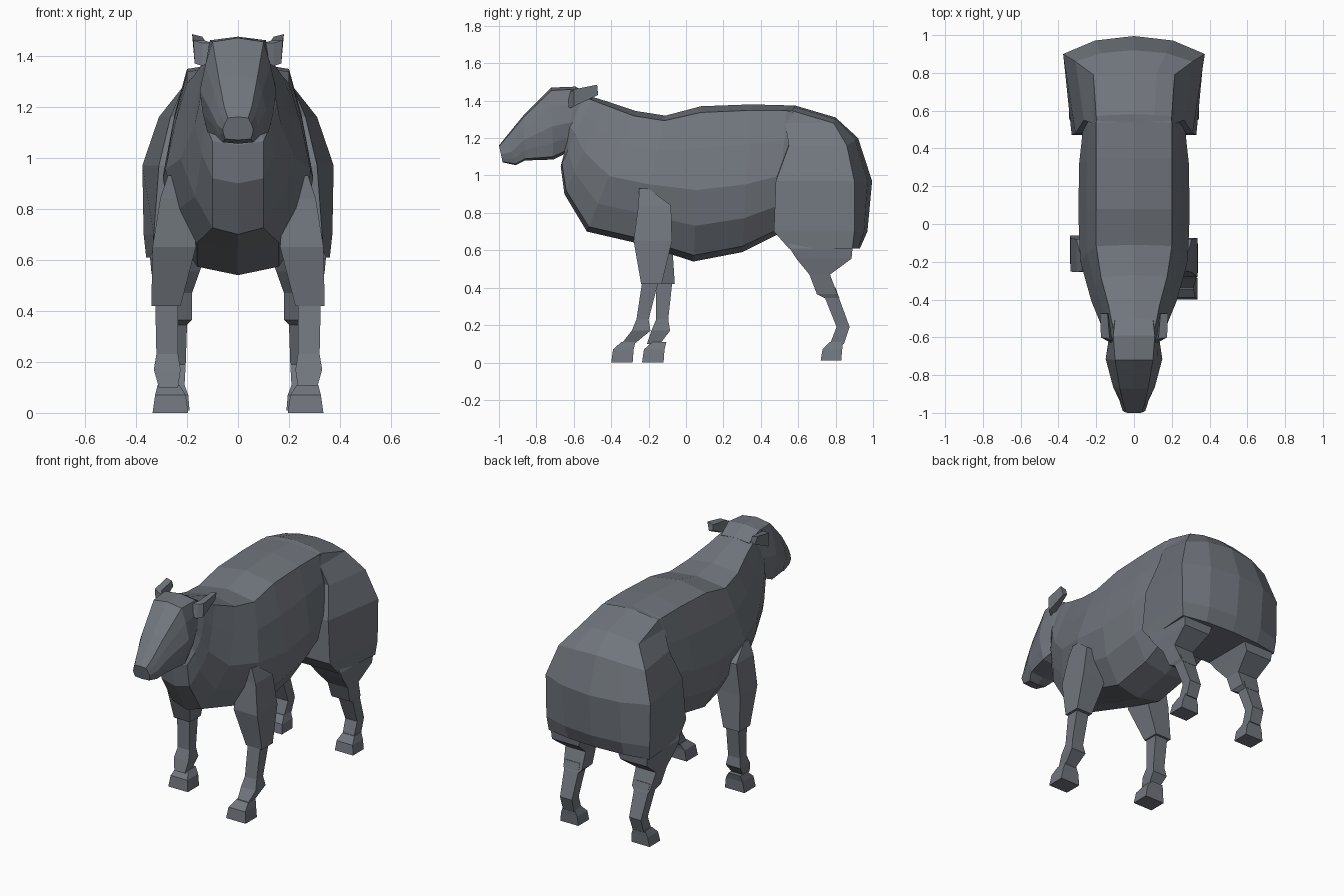
import bpy, bmesh

wool = bpy.data.materials.new("slate grey")
wool.diffuse_color = (0.165, 0.182, 0.207, 1)


def loft(name, rings):
    """Skin a list of equal-length point rings and cap both ends."""
    bm = bmesh.new()
    vs = [[bm.verts.new(p) for p in r] for r in rings]
    n = len(vs[0])
    for a, b in zip(vs, vs[1:]):
        for i in range(n):
            j = (i + 1) % n
            bm.faces.new((a[i], a[j], b[j], b[i]))
    bm.faces.new(vs[0])
    bm.faces.new(vs[-1][::-1])
    bmesh.ops.recalc_face_normals(bm, faces=bm.faces[:])
    me = bpy.data.meshes.new(name)
    bm.to_mesh(me)
    bm.free()
    me.materials.append(wool)
    ob = bpy.data.objects.new(name, me)
    bpy.context.collection.objects.link(ob)
    return ob


def symmetric(half):
    """Close a half ring whose first and last points lie on x = 0."""
    return half + [(-x, y, z) for x, y, z in half[-2:0:-1]]


def section(yt, zt, yb, zb, wt, wm, wb, full=.6):
    """Cross-section from a top point to a bottom point with three half widths."""
    prof = [(0, 0), (wt, .04), (wt * .45 + wm * .55, .27), (wm, .54),
            (wm * full + wb * (1 - full), .77), (wb, .96), (0, 1)]
    return symmetric([(w, yt + (yb - yt) * t, zt + (zb - zt) * t) for w, t in prof])


def limb(name, levels, side):
    """Four-sided leg from (z, y0, y1, x0, x1) levels."""
    loft(name, [[(side * x0, y0, z), (side * x1, y0, z),
                 (side * x1, y1, z), (side * x0, y1, z)]
                for z, y0, y1, x0, x1 in levels])


# torso and neck
loft("body", [section(*s) for s in (
    (-.59, 1.44, -.65, 1.12, .10, .13, .08),
    (-.50, 1.42, -.67, 1.05, .12, .15, .10),
    (-.42, 1.395, -.65, .90, .135, .17, .10),
    (-.27, 1.345, -.53, .70, .175, .225, .10, .55),
    (-.11, 1.32, -.27, .64, .20, .285, .16, .6),
    (.08, 1.37, .04, .54, .20, .295, .16, .75),
    (.35, 1.38, .30, .59, .20, .29, .16, .75),
    (.54, 1.375, .48, .68, .20, .27, .16, .7),
    (.72, 1.30, .65, .72, .18, .22, .14))])

# wide rounded hindquarters, stacked from top to bottom
loft("rump", [symmetric([(0, f, z), (wf, f, z - d), (wc, yc, z - d),
                         (wc * .55, yc + (b - yc) * .75, z - d * .3), (0, b, z)])
              for z, d, f, wf, yc, wc, b in (
    (1.375, .03, .52, .19, .57, .20, .58),
    (1.31, .03, .53, .215, .79, .215, .80),
    (1.20, .04, .55, .265, .86, .31, .92),
    (.97, 0, .48, .31, .90, .375, .995),
    (.70, 0, .47, .33, .90, .37, .97),
    (.61, 0, .55, .335, .89, .36, .93))])

# head
loft("head", [section(*s) for s in (
    (-1.0, 1.16, -.98, 1.07, .04, .06, .05),
    (-.96, 1.21, -.91, 1.055, .055, .078, .06),
    (-.87, 1.32, -.86, 1.08, .075, .11, .09),
    (-.72, 1.47, -.71, 1.085, .10, .15, .12),
    (-.59, 1.475, -.64, 1.12, .11, .135, .10),
    (-.50, 1.42, -.55, 1.16, .10, .12, .08))])

for s, tag in ((1, "right"), (-1, "left")):
    # swept-back ears
    loft("ear_" + tag, [[(s * x, y, z) for x, y, z in ring] for ring in (
        [(.10, -.64, 1.38), (.14, -.62, 1.36), (.14, -.61, 1.45), (.10, -.62, 1.45)],
        [(.12, -.59, 1.38), (.17, -.60, 1.37), (.175, -.60, 1.46), (.13, -.60, 1.46)],
        [(.135, -.47, 1.44), (.165, -.47, 1.43), (.18, -.475, 1.485), (.14, -.475, 1.475)])])

    # hind legs: haunch, hock and hoof
    limb("hind_thigh_" + tag, ((.70, .54, .87, .10, .31), (.61, .555, .89, .13, .345),
                               (.555, .59, .885, .15, .34), (.47, .66, .77, .18, .325),
                               (.365, .70, .81, .18, .31), (.345, .74, .82, .20, .30)), s)
    limb("hind_shin_" + tag, ((.40, .72, .80, .20, .30), (.34, .745, .82, .20, .30),
                              (.19, .805, .875, .205, .29), (.10, .77, .845, .21, .29)), s)
    limb("hind_hoof_" + tag, ((.11, .77, .84, .21, .295), (.07, .73, .835, .195, .31),
                              (0.01, .72, .83, .19, .32)), s)

    # front legs: the right one steps forward
    k = 0 if s > 0 else .07
    limb("front_thigh_" + tag, ((.93, -.25, -.20, .20, .275), (.84, -.255, -.08, .18, .305),
                                (.65, -.28 + k * .4, -.075, .165, .335),
                                (.42, -.24 + k, -.13 + k, .225, .34)), s)
    f = 0 if s > 0 else .105
    limb("front_shin_" + tag, ((.46, -.23 + k, -.14 + k, .235, .325),
                               (.23, -.265 + f, -.20 + f, .235, .32),
                               (.17, -.29 + f, -.19 + f, .225, .33),
                               (.10, -.345 + f * 1.3, -.275 + f * 1.3, .235, .31)), s)
    h = 0 if s > 0 else .165
    limb("front_hoof_" + tag, ((.11, -.345 + h, -.27 + h, .23, .315),
                               (.07, -.39 + h, -.28 + h, .205, .325),
                               (0.0, -.40 + h, -.285 + h, .195, .335)), s)
